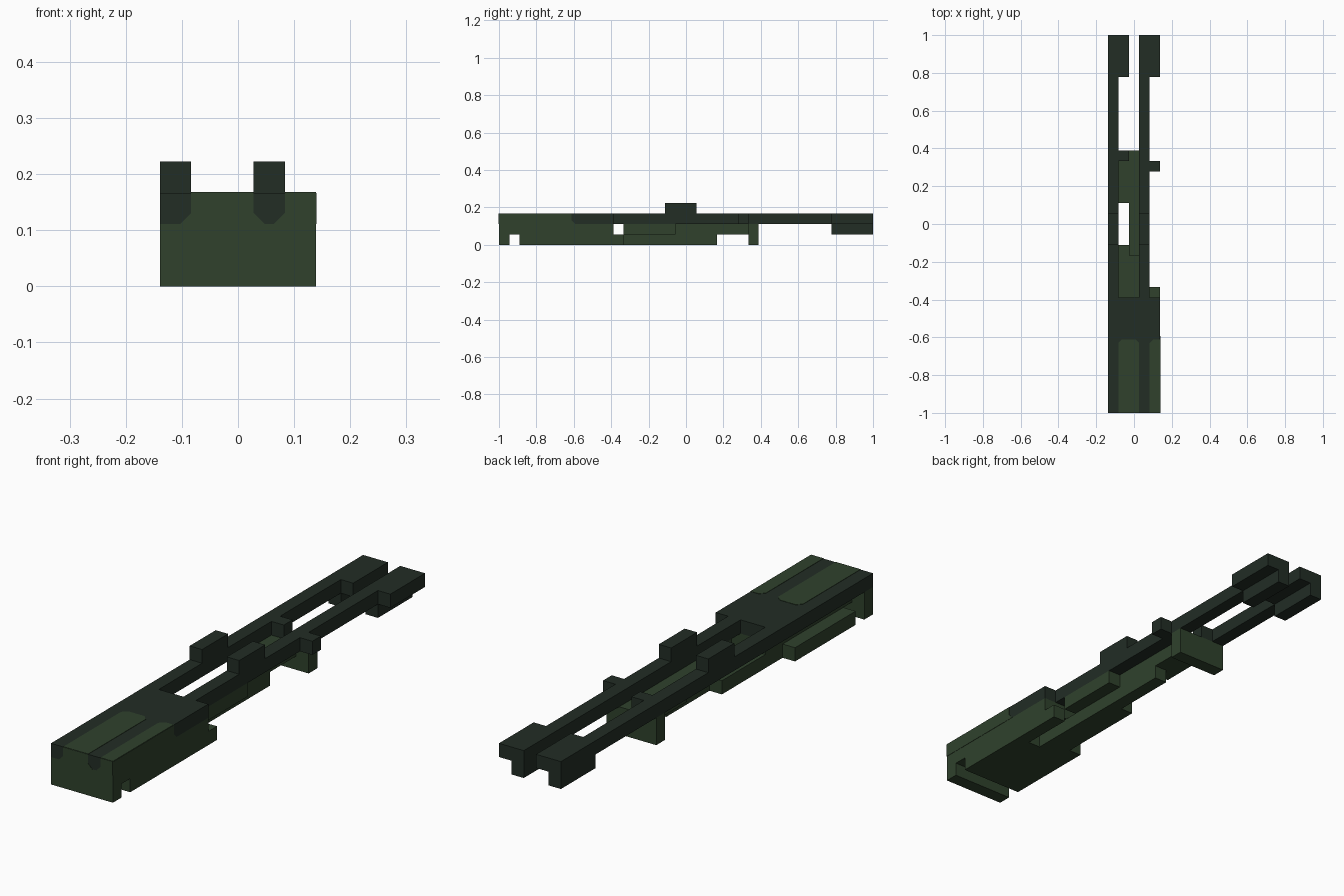
import bpy, bmesh

if "Cube" in bpy.data.objects:
    bpy.data.objects.remove(bpy.data.objects["Cube"], do_unlink=True)

U = 1 / 18  # block size; the model is 5 x 36 x 4 blocks


def material(name, rgb):
    m = bpy.data.materials.new(name)
    m.use_nodes = True
    col = (*rgb, 1)
    m.diffuse_color = col
    m.node_tree.nodes["Principled BSDF"].inputs["Base Color"].default_value = col
    return m


GREEN = material("olive_green", (0.0290, 0.0535, 0.0255))
DARK = material("dark_gunmetal", (0.0160, 0.0262, 0.0185))


def world(p):
    """Block coordinates to model coordinates."""
    return ((p[0] - 2.5) * U, (p[1] - 18) * U, p[2] * U)


def finish(name, bm, mat):
    bmesh.ops.recalc_face_normals(bm, faces=bm.faces[:])
    me = bpy.data.meshes.new(name)
    bm.to_mesh(me)
    bm.free()
    me.materials.append(mat)
    ob = bpy.data.objects.new(name, me)
    bpy.context.collection.objects.link(ob)


def box(name, x, y, z, mat):
    """Box spanning block ranges x, y, z."""
    bm = bmesh.new()
    bmesh.ops.create_cube(bm, size=1)
    for v in bm.verts:
        v.co = world([r[0] + (c + 0.5) * (r[1] - r[0]) for c, r in zip(v.co, (x, y, z))])
    finish(name, bm, mat)


def plate(name, axis, level, sign, outline, mat, t=0.025):
    """Thin painted plate lying on a face; outline is in the two other axes."""
    bm = bmesh.new()
    rings = []
    for d in (0, sign * t):
        ring = []
        for p in outline:
            q = list(p)
            q.insert(axis, level + d)
            ring.append(bm.verts.new(world(q)))
        rings.append(ring)
        bm.faces.new(ring)
    n = len(outline)
    for i in range(n):
        j = (i + 1) % n
        bm.faces.new((rings[0][i], rings[0][j], rings[1][j], rings[1][i]))
    finish(name, bm, mat)


# Green lower body
box("front_lip", (0, 5), (0, 1), (0, 2), GREEN)
box("body_core", (1, 5), (1, 11), (1, 2), GREEN)
box("body_floor", (1, 5), (2, 8), (0, 1), GREEN)
box("side_ledge", (0, 1), (2, 9), (0, 1), GREEN)
box("side_runner", (4, 5), (8, 12), (0, 1), GREEN)
box("floor_inner", (1, 2), (8, 16), (0, 1), GREEN)
box("floor_rail", (2, 3), (8, 21), (0, 1), GREEN)
box("side_block", (3, 4), (12, 17), (1, 2), GREEN)
box("centre_rail", (2, 3), (15, 24), (1, 2), GREEN)
box("rear_filler", (1, 2), (20, 24), (1, 2), GREEN)
box("cross_plate", (0, 4), (24, 25), (0, 2), GREEN)

# Dark upper deck
box("deck", (0, 5), (0, 11), (2, 3), DARK)
box("side_nub", (4, 5), (23, 24), (2, 3), DARK)
box("cross_stub", (1, 2), (24, 25), (2, 3), DARK)

# Twin bars with sights, end pads and feet
for side, x, pad in (("right", 0, 1), ("left", 3, 4)):
    box(side + "_bar", (x, x + 1), (11, 36), (2, 3), DARK)
    box(side + "_top_block", (x, x + 1), (16, 19), (3, 4), DARK)
    box(side + "_end_pad", (pad, pad + 1), (32, 36), (2, 3), DARK)
    box(side + "_end_foot", (x, x + 1), (32, 36), (1, 2), DARK)

# Green painted panels on the deck, with cut corners
C = 0.35
plate("top_panel_wide", 2, 3, 1,
      [(1, 0), (3, 0), (3, 7 - C), (3 - C, 7), (1 + C, 7), (1, 7 - C)], GREEN)
plate("top_panel_narrow", 2, 3, 1,
      [(4, 0), (5, 0), (5, 7), (4 + C, 7), (4, 7 - C)], GREEN)
plate("side_panel", 0, 5, 1,
      [(0, 2), (7 + C, 2), (7, 2 + C), (7, 3), (0, 3)], GREEN)
plate("front_panel_wide", 1, 0, -1,
      [(1 - C, 2), (3 + C, 2), (3, 2 + C), (3, 3), (1, 3), (1, 2 + C)], GREEN)
plate("front_panel_narrow", 1, 0, -1,
      [(4 - C, 2), (5, 2), (5, 3), (4, 3), (4, 2 + C)], GREEN)
